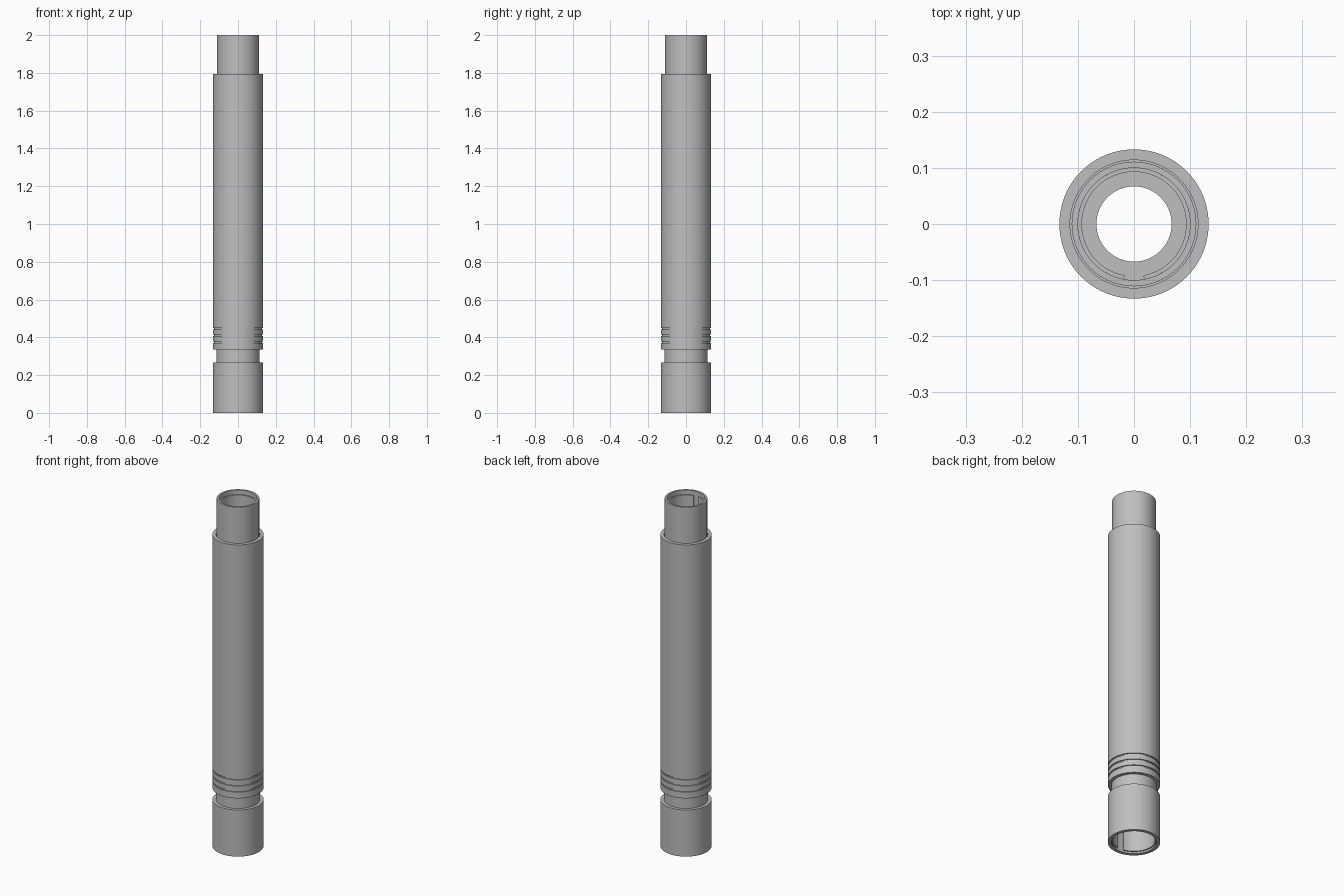
import bpy, bmesh, math

if "Cube" in bpy.data.objects:
    bpy.data.objects.remove(bpy.data.objects["Cube"])

steel = bpy.data.materials.new("grey_steel")
steel.diffuse_color = (0.52, 0.52, 0.52, 1)
steel.use_nodes = True
steel.node_tree.nodes["Principled BSDF"].inputs["Base Color"].default_value = steel.diffuse_color


def lathe(name, profile, steps=96, gap=0.0):
    """Sweep a closed (radius, z) outline around z; a gap leaves a slot facing -y."""
    bm = bmesh.new()
    full = gap == 0
    columns = steps if full else steps + 1
    rings = []
    for i in range(columns):
        a = -math.pi / 2 + gap / 2 + (2 * math.pi - gap) * i / steps
        rings.append([bm.verts.new((r * math.cos(a), r * math.sin(a), z))
                      for r, z in profile])
    n = len(profile)
    for i in range(steps):
        p, q = rings[i], rings[(i + 1) % columns]
        for k in range(n):
            m = (k + 1) % n
            bm.faces.new((p[k], q[k], q[m], p[m]))
    if not full:
        bm.faces.new(rings[0])
        bm.faces.new(rings[-1][::-1])
    bmesh.ops.recalc_face_normals(bm, faces=bm.faces)
    mesh = bpy.data.meshes.new(name)
    bm.to_mesh(mesh)
    bm.free()
    mesh.materials.append(steel)
    ob = bpy.data.objects.new(name, mesh)
    bpy.context.collection.objects.link(ob)
    bpy.ops.object.select_all(action='DESELECT')
    ob.select_set(True)
    bpy.context.view_layer.objects.active = ob
    bpy.ops.object.shade_smooth_by_angle(angle=math.radians(30))
    return ob


# Outer wall with the wide neck groove
R = 0.133
outline = [(0.114, 0), (R, 0), (R, 0.268), (0.115, 0.268), (0.115, 0.335), (R, 0.335)]

# Three thin ring grooves
for z in (0.375, 0.41, 0.445):
    outline += [(R, z - 0.004), (R - 0.006, z - 0.004),
                (R - 0.006, z + 0.004), (R, z + 0.004)]

# Shoulder, narrow gap around the neck, and the stepped bore
outline += [(R, 1.793), (0.114, 1.793), (0.114, 1.75), (0.111, 1.75), (0.111, 2.0),
            (0.1, 2.0), (0.1, 1.6), (0.067, 1.6), (0.067, 0.3), (0.114, 0.3)]
lathe("tube_body", outline)

# Slotted sleeves inside both ends
lathe("top_sleeve", [(0.093, 1.62), (0.1, 1.62), (0.1, 1.975), (0.093, 1.975)],
      gap=0.36)
lathe("bottom_sleeve", [(0.107, 0.01), (0.114, 0.01), (0.114, 0.28), (0.107, 0.28)],
      gap=0.36)
